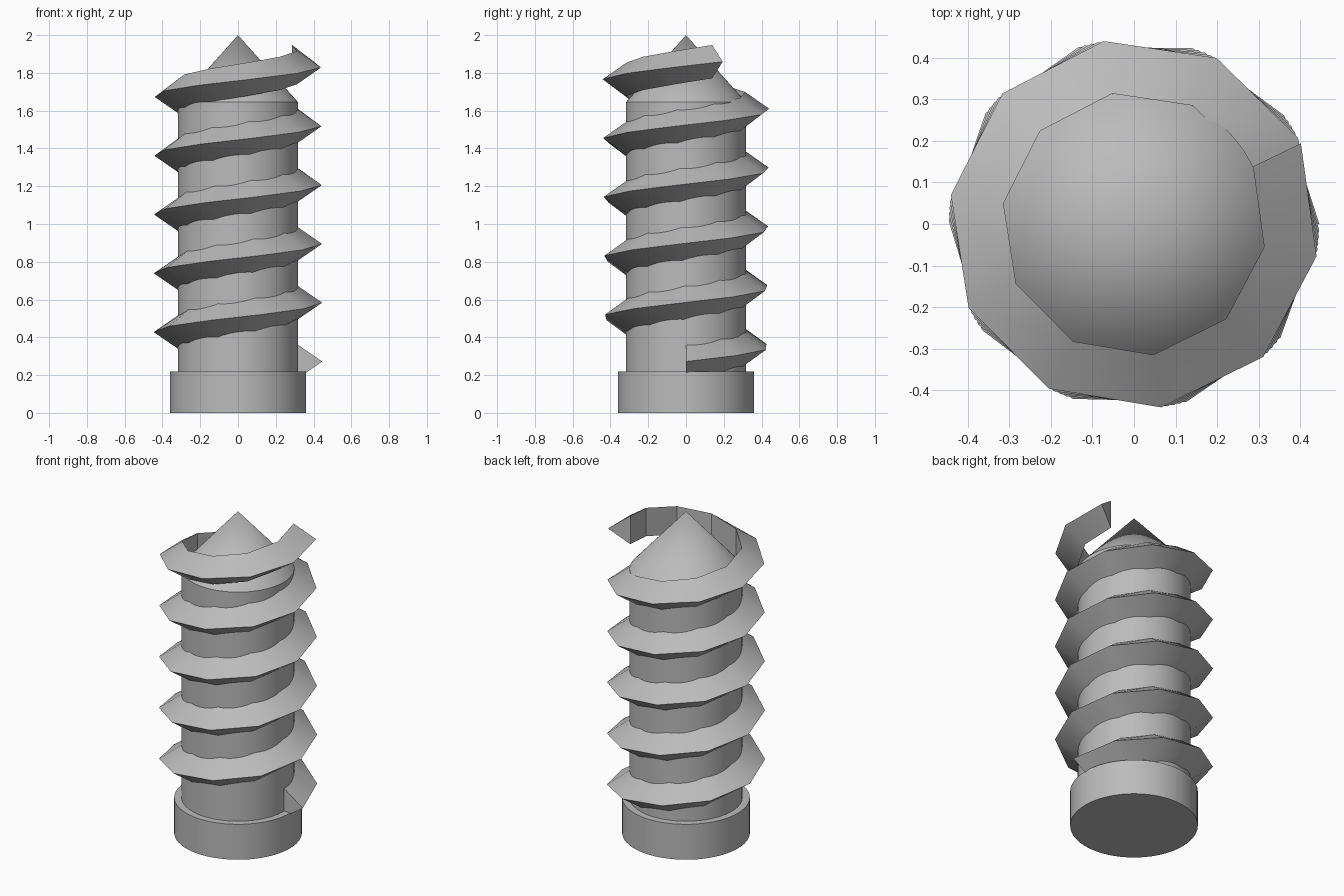
import bpy
import bmesh
import math

cube = bpy.data.objects.get("Cube")
if cube:
    bpy.data.objects.remove(cube, do_unlink=True)

# Single plain grey
grey = bpy.data.materials.new("plain grey")
grey.use_nodes = True
colour = (0.5, 0.5, 0.5, 1)
grey.diffuse_color = colour
grey.node_tree.nodes["Principled BSDF"].inputs["Base Color"].default_value = colour

SHAFT_R, HEAD_R, THREAD_R = 0.318, 0.36, 0.446
HEAD_TOP, SHAFT_TOP, TIP = 0.22, 1.645, 2.0


def finish(name, bm):
    bmesh.ops.recalc_face_normals(bm, faces=bm.faces)
    mesh = bpy.data.meshes.new(name)
    bm.to_mesh(mesh)
    bm.free()
    mesh.materials.append(grey)
    obj = bpy.data.objects.new(name, mesh)
    bpy.context.collection.objects.link(obj)
    bpy.ops.object.select_all(action='DESELECT')
    obj.select_set(True)
    bpy.context.view_layer.objects.active = obj
    bpy.ops.object.shade_smooth_by_angle(angle=math.radians(30))
    return obj


def round_part(name, r_low, r_high, low, high, sides=64):
    bm = bmesh.new()
    bmesh.ops.create_cone(bm, cap_ends=True, segments=sides,
                          radius1=r_low, radius2=r_high, depth=high - low)
    bmesh.ops.translate(bm, verts=bm.verts, vec=(0, 0, (low + high) / 2))
    return finish(name, bm)


# Head, shaft and pointed end
round_part("head", HEAD_R, HEAD_R, 0, HEAD_TOP)
round_part("shaft", SHAFT_R, SHAFT_R, HEAD_TOP, SHAFT_TOP)
round_part("point", SHAFT_R, 0, SHAFT_TOP, TIP)

# Coarse helical thread: a triangle swept upward round the shaft
PITCH, START_Z, HALF = 0.313, 0.272, 0.088
STEPS = 51
STEP = math.radians(35.8)
profile = [(SHAFT_R, -HALF), (THREAD_R, 0), (SHAFT_R, HALF)]
bm = bmesh.new()
rings = []
for i in range(STEPS + 1):
    a = i * STEP
    z = START_Z + PITCH * a / math.tau
    rings.append([bm.verts.new((r * math.cos(a), r * math.sin(a), z + dz))
                  for r, dz in profile])
for lower, upper in zip(rings, rings[1:]):
    for k in range(3):
        n = (k + 1) % 3
        bm.faces.new((lower[k], lower[n], upper[n], upper[k]))
bm.faces.new(rings[0])
bm.faces.new(rings[-1])
finish("thread", bm)
